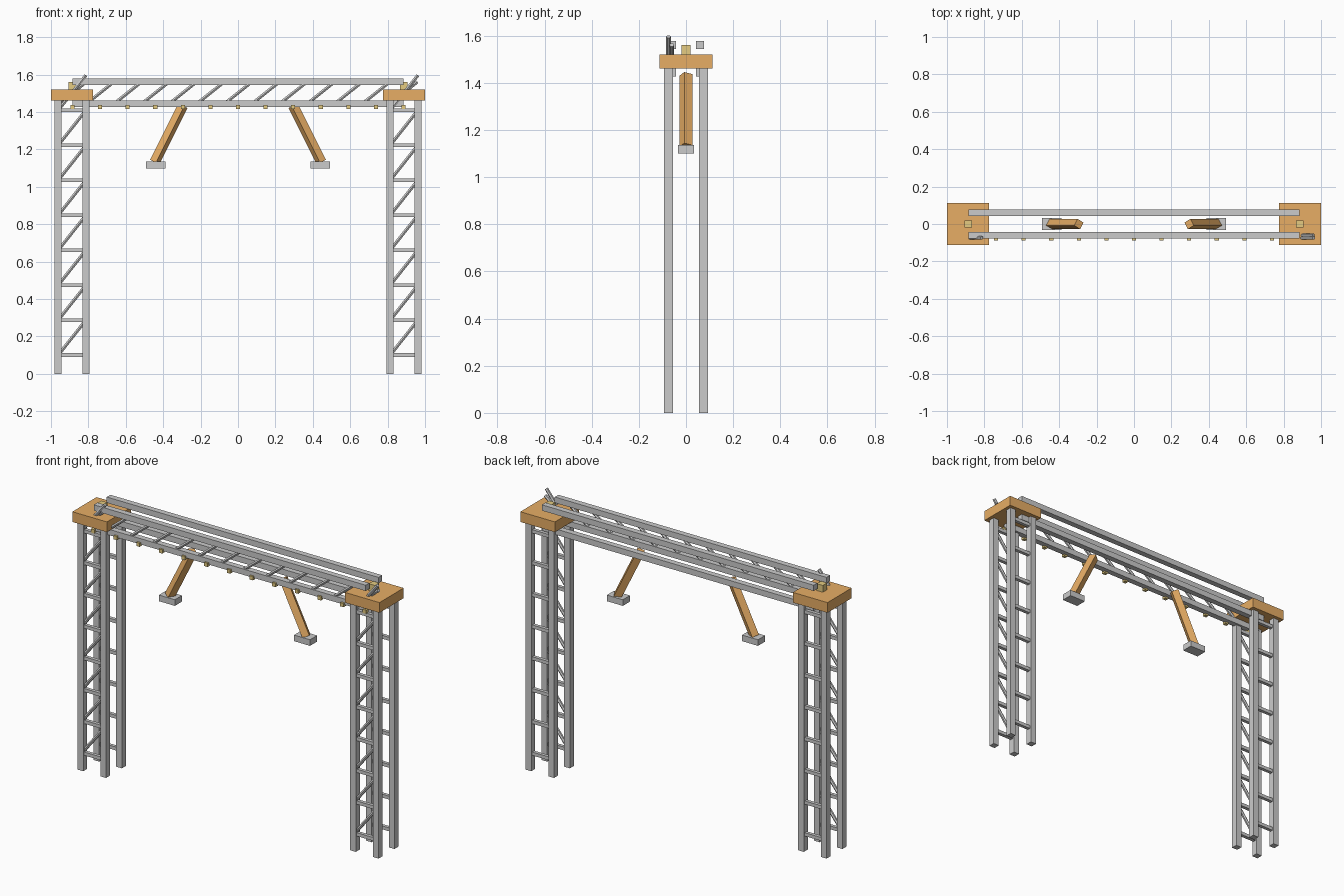
import bpy
from math import radians
from mathutils import Vector, Matrix

if "Cube" in bpy.data.objects:
    bpy.data.objects.remove(bpy.data.objects["Cube"])


def material(name, rgb):
    m = bpy.data.materials.new(name)
    m.diffuse_color = (*rgb, 1)
    m.use_nodes = True
    m.node_tree.nodes["Principled BSDF"].inputs["Base Color"].default_value = m.diffuse_color
    return m


ORANGE = material("orange_paint", (0.80, 0.42, 0.13))
GOLD = material("gold_paint", (0.78, 0.60, 0.22))


def finish(name, mat):
    ob = bpy.context.object
    ob.name = name
    if mat:
        ob.data.materials.append(mat)
    return ob


def box(name, centre, size, mat=None):
    bpy.ops.mesh.primitive_cube_add(size=1, location=centre)
    bpy.context.object.scale = size
    return finish(name, mat)


def strut(name, a, b, radius, sides=6, mat=None, twist=0):
    """Straight prism from a to b, turned by twist degrees on its own axis."""
    a, b = Vector(a), Vector(b)
    bpy.ops.mesh.primitive_cylinder_add(vertices=sides, radius=radius, depth=(b - a).length)
    ob = finish(name, mat)
    turn = Vector((0, 0, 1)).rotation_difference(b - a).to_matrix().to_4x4()
    ob.matrix_world = (Matrix.Translation((a + b) / 2) @ turn
                       @ Matrix.Rotation(radians(twist), 4, 'Z'))
    return ob


TOWER, HALF, PITCH = 0.8875, 0.074, 0.187

for s, side in ((-1, "left"), (1, "right")):
    cx = s * TOWER
    # Tower posts
    for dx in (-HALF, HALF):
        for y in (-HALF, HALF):
            box(side + "_tower_post", (cx + dx, y, 0.735), (0.037, 0.037, 1.47))
    for i in range(8):
        z = 0.1 + PITCH * i
        # Rungs on front and back faces
        for y in (-HALF, HALF):
            box(side + "_tower_rung", (cx, y, z), (2 * HALF + 0.036, 0.02, 0.02))
        # Diagonals on the front face only; the last one pokes through the cap
        strut(side + "_tower_diagonal", (cx - HALF, -HALF, z),
              (cx + HALF, -HALF, z + PITCH), 0.01)
    # Tower cap and the block on top of it
    box(side + "_tower_cap", (cx, 0, 1.49), (0.225, 0.225, 0.06), ORANGE)
    box(side + "_cap_block", (s * 0.885, 0, 1.54), (0.04, 0.04, 0.04), GOLD)
    # Hanging knee brace and its foot
    strut(side + "_hanging_brace", (s * 0.295, 0, 1.433), (s * 0.445, 0, 1.132),
          0.0285, 4, ORANGE, s * 15)
    box(side + "_brace_foot", (s * 0.44, 0, 1.117), (0.104, 0.066, 0.036))

# Beam chords
for y in (-0.06, 0.06):
    for z in (1.443, 1.561):
        box("beam_chord", (0, y, z), (1.77, 0.034, 0.034))

# Front beam lacing and studs
for i in range(13):
    x = -0.885 + 0.1475 * i
    strut("beam_diagonal", (x - HALF, -0.06, 1.443), (x + HALF, -0.06, 1.561), 0.01)
    box("beam_stud", (x, -0.077, 1.427), (0.022, 0.022, 0.022), GOLD)
